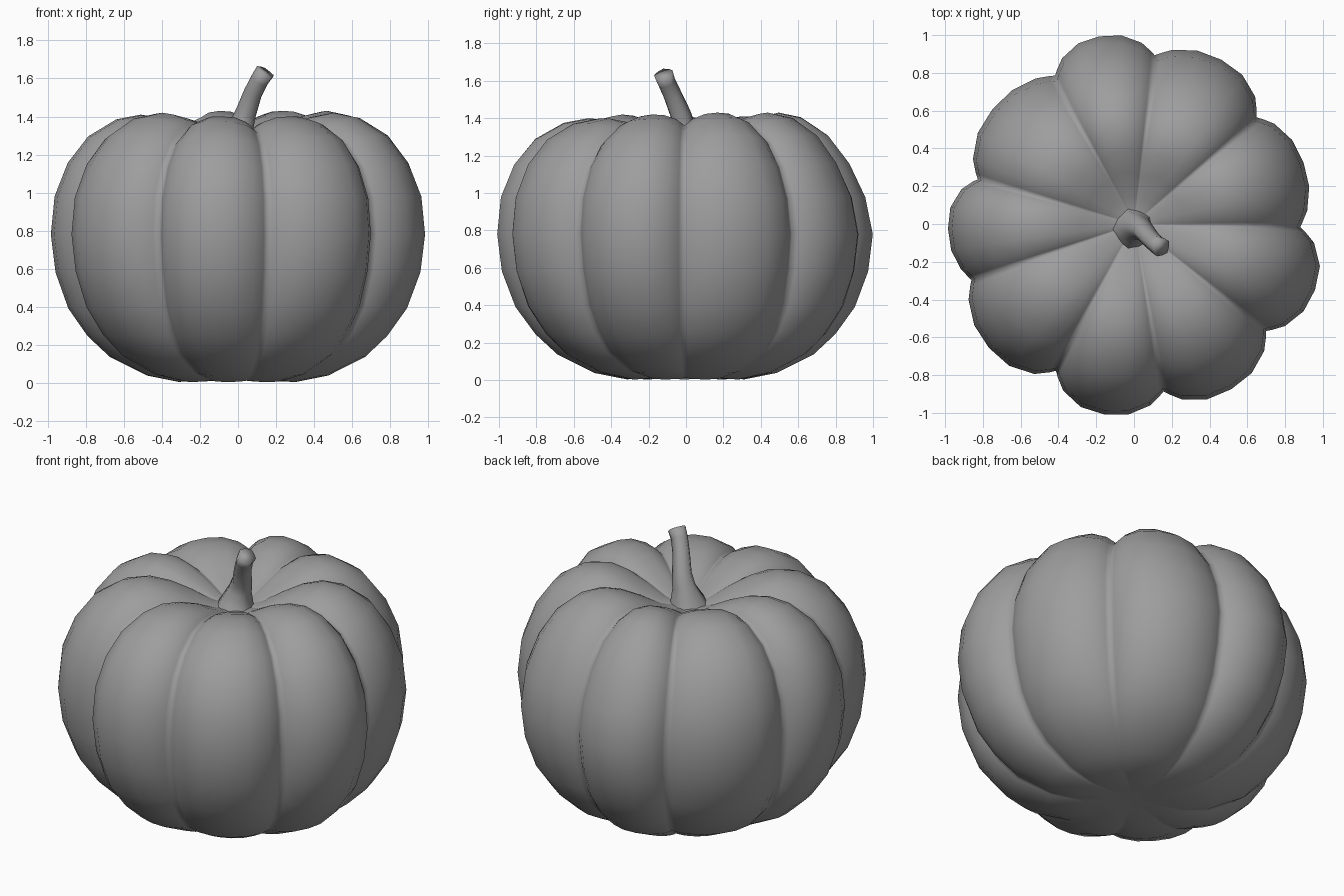
import bpy, bmesh, math
from mathutils import Vector

if "Cube" in bpy.data.objects:
    bpy.data.objects.remove(bpy.data.objects["Cube"])

grey = bpy.data.materials.new("dark_grey")
grey.diffuse_color = (.34, .34, .34, 1)
grey.use_nodes = True
grey.node_tree.nodes["Principled BSDF"].inputs["Base Color"].default_value = grey.diffuse_color

def make_object(name, rings, smooth_angle, start_pole=None, end_pole=None):
    """Skin closed rings of points, closing the ends with a pole or flat cap."""
    bm = bmesh.new()
    loops = [[bm.verts.new(p) for p in ring] for ring in rings]
    n = len(loops[0])
    for a, b in zip(loops, loops[1:]):
        for i in range(n):
            j = (i + 1) % n
            bm.faces.new((a[i], a[j], b[j], b[i]))
    for loop, pole in ((loops[0], start_pole), (loops[-1], end_pole)):
        if pole is None:
            bm.faces.new(loop)
        else:
            tip = bm.verts.new(pole)
            for i in range(n):
                bm.faces.new((loop[i], loop[(i + 1) % n], tip))
    bmesh.ops.recalc_face_normals(bm, faces=bm.faces)
    me = bpy.data.meshes.new(name)
    bm.to_mesh(me)
    bm.free()
    me.materials.append(grey)
    ob = bpy.data.objects.new(name, me)
    bpy.context.collection.objects.link(ob)
    bpy.ops.object.select_all(action='DESELECT')
    ob.select_set(True)
    bpy.context.view_layer.objects.active = ob
    bpy.ops.object.shade_smooth_by_angle(angle=math.radians(smooth_angle))
    return ob

# Pumpkin body: nine uneven lobes as groove angle, groove radius, lobe radius, top drop
lobes = [(-1, .88, .955, 0), (41, .86, .985, 0), (83, .90, 1.01, 0), (118, .89, .965, .02),
         (164, .86, .985, .02), (199, .91, 1.01, .01), (242, .88, 1.02, .03),
         (280, .90, 1.015, .03), (321, .90, 1.02, .01)]
bulge = [(0, 0), (.04, .18), (.13, .55), (.31, .92), (.5, 1), (.69, .92), (.87, .55), (.96, .18)]
section = []
for k, (a0, g0, peak, d0) in enumerate(lobes):
    a1, g1, _, d1 = lobes[(k + 1) % len(lobes)]
    dp = lobes[k - 1][3]
    span = (a1 - a0) % 360
    for u, s in bulge:
        depth = peak - (g0 + (g1 - g0) * u)
        # blend the top drop into the neighbouring lobes
        edge = (dp if u < .5 else d1)
        drop = d0 + (edge - d0) * abs(u - .5)
        section.append((math.radians(a0 + span * u), peak, depth * (1 - s), 1 - s, drop))

# Side profile of a lobe, underside to stem hollow: radius, height, groove depth, groove dip
profile = [(.14, .012, .3, .0), (.32, .004, .4, -.008), (.49, .037, .5, -.012),
           (.69, .135, .6, -.015), (.81, .245, .7, -.015), (.91, .39, .85, -.015),
           (.975, .58, 1, -.01), (1, .78, 1, 0), (.98, .98, 1, .01), (.91, 1.16, 1, .025),
           (.80, 1.31, 1, .045), (.65, 1.405, 1, .06), (.52, 1.43, 1, .065),
           (.4, 1.405, 1, .055), (.28, 1.35, .8, .035), (.15, 1.275, .5, .01)]
rings = []
for r, z, f, dip in profile:
    low = max(0, min(1, (z - 1.1) / .3)) * min(1, r / .5)
    ring = []
    for a, peak, depth, t, drop in section:
        # the groove depth is shared near the poles so lobes merge smoothly
        mix = .96 + (peak - .96) * max(f, .7)
        q = r * (mix - depth * f)
        x, y = q * math.cos(a), q * math.sin(a)
        # the rear shoulder leans in a little
        y -= .06 * max(0, y) ** 2 * max(0, (z - .8) / .5)
        ring.append((x, y, z - dip * t - drop * low))
    rings.append(ring)
make_object("pumpkin_body", rings, 180, (0, 0, .02), (0, 0, 1.24))

# Stem: flared foot, bent shaft and slanted cut end
path = [(0, -.025, 1.23, .115), (.005, -.022, 1.28, .09), (.02, -.015, 1.35, .065),
        (.045, -.03, 1.42, .054), (.08, -.072, 1.52, .048), (.115, -.105, 1.59, .047),
        (.145, -.122, 1.635, .05)]
pts = [Vector(p[:3]) for p in path]
rings = []
for i, p in enumerate(pts):
    t = (pts[min(i + 1, len(pts) - 1)] - pts[max(i - 1, 0)]).normalized()
    u = Vector((0, 1, 0)).cross(t).normalized()
    v = t.cross(u)
    rings.append([])
    for k in range(10):
        a = math.tau * k / 10
        rad = path[i][3] * (1 + (.08 if k % 2 else -.04))
        rings[-1].append(p + (u * math.cos(a) + v * math.sin(a)) * rad)
make_object("stem", rings, 100)
